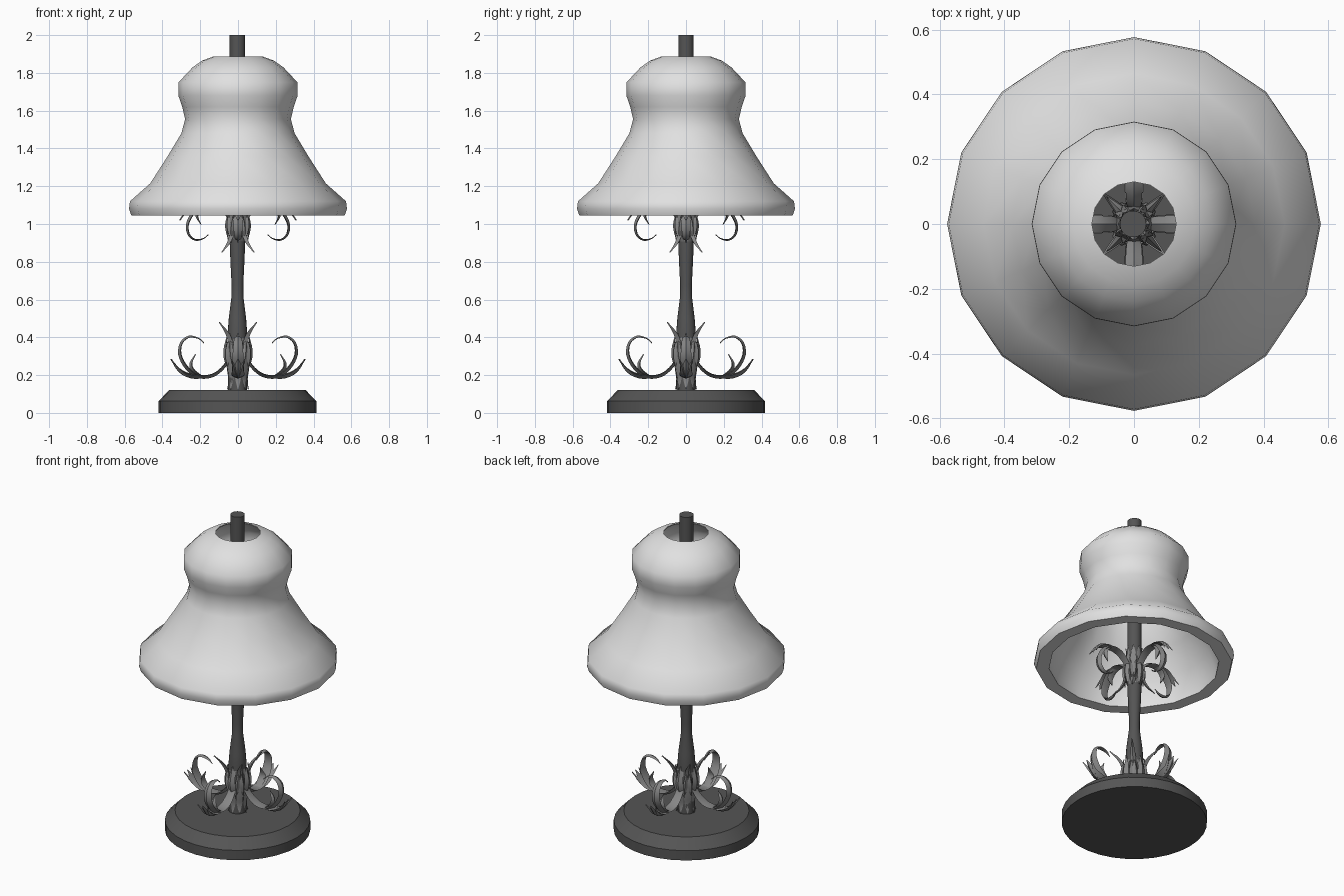
import bpy, bmesh, math
from mathutils import Vector

cube = bpy.data.objects.get("Cube")
if cube:
    bpy.data.objects.remove(cube)


def material(name, grey):
    m = bpy.data.materials.new(name)
    m.use_nodes = True
    colour = (grey, grey, grey, 1)
    m.diffuse_color = colour
    bsdf = next(n for n in m.node_tree.nodes if n.type == 'BSDF_PRINCIPLED')
    bsdf.inputs["Base Color"].default_value = colour
    return m


SHADE = material("pale shade", 0.75)
METAL = material("dark metal", 0.09)
LEAF = material("grey leaf metal", 0.24)


def finish(name, bm, mat, angle):
    bmesh.ops.recalc_face_normals(bm, faces=bm.faces)
    mesh = bpy.data.meshes.new(name)
    bm.to_mesh(mesh)
    bm.free()
    mesh.materials.append(mat)
    ob = bpy.data.objects.new(name, mesh)
    bpy.context.collection.objects.link(ob)
    bpy.ops.object.select_all(action='DESELECT')
    ob.select_set(True)
    bpy.context.view_layer.objects.active = ob
    bpy.ops.object.shade_smooth_by_angle(angle=math.radians(angle))
    return ob


def skin(bm, rings, closed=False):
    """Bridge rings of vertices; cap the ends unless the chain is closed."""
    n = len(rings[0])
    pairs = list(zip(rings, rings[1:]))
    if closed:
        pairs.append((rings[-1], rings[0]))
    for a, b in pairs:
        for i in range(n):
            j = (i + 1) % n
            bm.faces.new((a[i], a[j], b[j], b[i]))
    if not closed:
        bm.faces.new(rings[0])
        bm.faces.new(rings[-1])


def lathe(name, profile, sides, mat, angle, closed=False, x=0):
    bm = bmesh.new()
    rings = []
    for r, z in profile:
        turn = [math.tau * i / sides for i in range(sides)]
        rings.append([bm.verts.new((x + r * math.cos(a), r * math.sin(a), z)) for a in turn])
    skin(bm, rings, closed)
    return finish(name, bm, mat, angle)


def smooth_path(points, steps=3):
    """Catmull-Rom curve through the points."""
    p = [Vector(q) for q in points]
    p = [2 * p[0] - p[1]] + p + [2 * p[-1] - p[-2]]
    out = []
    for a, b, c, d in zip(p, p[1:], p[2:], p[3:]):
        for s in range(steps):
            t = s / steps
            out.append(0.5 * (2 * b + (c - a) * t + (2 * a - 5 * b + 4 * c - d) * t * t
                              + (3 * b - a - 3 * c + d) * t ** 3))
    return out + [p[-2]]


def blade(bm, path, turn, width, thick, place, lean=0, tip=0.05):
    """Tapered leaf following a radius/height path, bent sideways by lean."""
    pts = smooth_path(path)
    ca, sa = math.cos(turn), math.sin(turn)
    rings = []
    for i, p in enumerate(pts):
        t = i / (len(pts) - 1)
        d = (pts[min(i + 1, len(pts) - 1)] - pts[max(i - 1, 0)]).normalized()
        size = max(tip, math.sin(math.pi * (0.2 + 0.8 * t)) ** 0.8)
        w, h = width * size / 2, thick * max(size, 0.3) / 2
        ring = []
        for side, up in ((-1, 0.6), (0, -1), (1, 0.6), (0, 1)):
            r, z = p.x - d.y * up * h, p.y + d.x * up * h
            s = side * w + lean * t * t
            ring.append(bm.verts.new(place(r * ca - s * sa, r * sa + s * ca, z)))
        rings.append(ring)
    skin(bm, rings)


# Leaf outlines as (radius, height)
SCROLL = [(.045, .30), (.07, .25), (.12, .205), (.18, .19), (.235, .205), (.28, .25),
          (.308, .31), (.30, .37), (.26, .403), (.21, .395), (.18, .37)]
OUTER_LEAF = [(.18, .19), (.25, .195), (.31, .225), (.355, .285)]
INNER_LEAF = [(.19, .19), (.235, .22), (.25, .26), (.225, .31)]
SPIKE = [(.045, .28), (.058, .36), (.085, .42), (.14, .48)]
SHEATH = [(.035, .42), (.055, .34), (.05, .24), (.045, .18), (.055, .125)]
PETAL = [(.04, .22), (.06, .27), (.07, .33), (.055, .42)]


def ornament(name, place):
    bm = bmesh.new()
    for k in range(4):
        a = k * math.pi / 2
        blade(bm, SCROLL, a, 0.065, 0.02, place)
        blade(bm, OUTER_LEAF, a, 0.07, 0.024, place)
        blade(bm, INNER_LEAF, a, 0.05, 0.02, place)
        blade(bm, PETAL, a, 0.06, 0.02, place)
        # Paired leaves flaring sideways from each scroll
        for side in (-1, 1):
            blade(bm, OUTER_LEAF, a, 0.03, 0.02, place, lean=side * 0.035)
            blade(bm, PETAL, a + side * 0.45, 0.03, 0.02, place, lean=side * 0.02)
        # Spikes between the scrolls
        blade(bm, SPIKE, a + math.pi / 4, 0.035, 0.022, place)
    for k in range(8):
        blade(bm, SHEATH, k * math.pi / 4, 0.045, 0.02, place)
    return finish(name, bm, LEAF, 50)


# Bell shade with a thin wall and an inward lip
outer = [(.13, 1.887), (.19, 1.865), (.24, 1.83), (.315, 1.75), (.316, 1.68), (.295, 1.62),
         (.28, 1.555), (.30, 1.48), (.375, 1.355), (.465, 1.215), (.572, 1.12),
         (.577, 1.08), (.565, 1.046)]
inner = [(r - 0.01, z - 0.008) for r, z in reversed(outer[1:-3])]
lathe("shade", outer + [(.49, 1.046), (.49, 1.09)] + inner + [(.13, 1.881)],
      16, SHADE, 60, closed=True)

# Turned stem and stepped base
lathe("stem", [(.05, .10), (.05, .22), (.052, .42), (.046, .5), (.031, .62), (.031, .68),
               (.037, .8), (.041, .9), (.041, 2.0)], 20, METAL, 40, x=-0.003)
lathe("base", [(.418, 0), (.418, .062), (.36, .122)], 32, METAL, 30, x=-0.003)

# Scrolled leaf work: upright at the foot, smaller and inverted under the shade
ornament("foot_scrolls", lambda x, y, z: (x, y, z))
K = 0.87
ornament("upper_scrolls", lambda x, y, z: (x * K, y * K, .91 + K * (.41 - z)))
